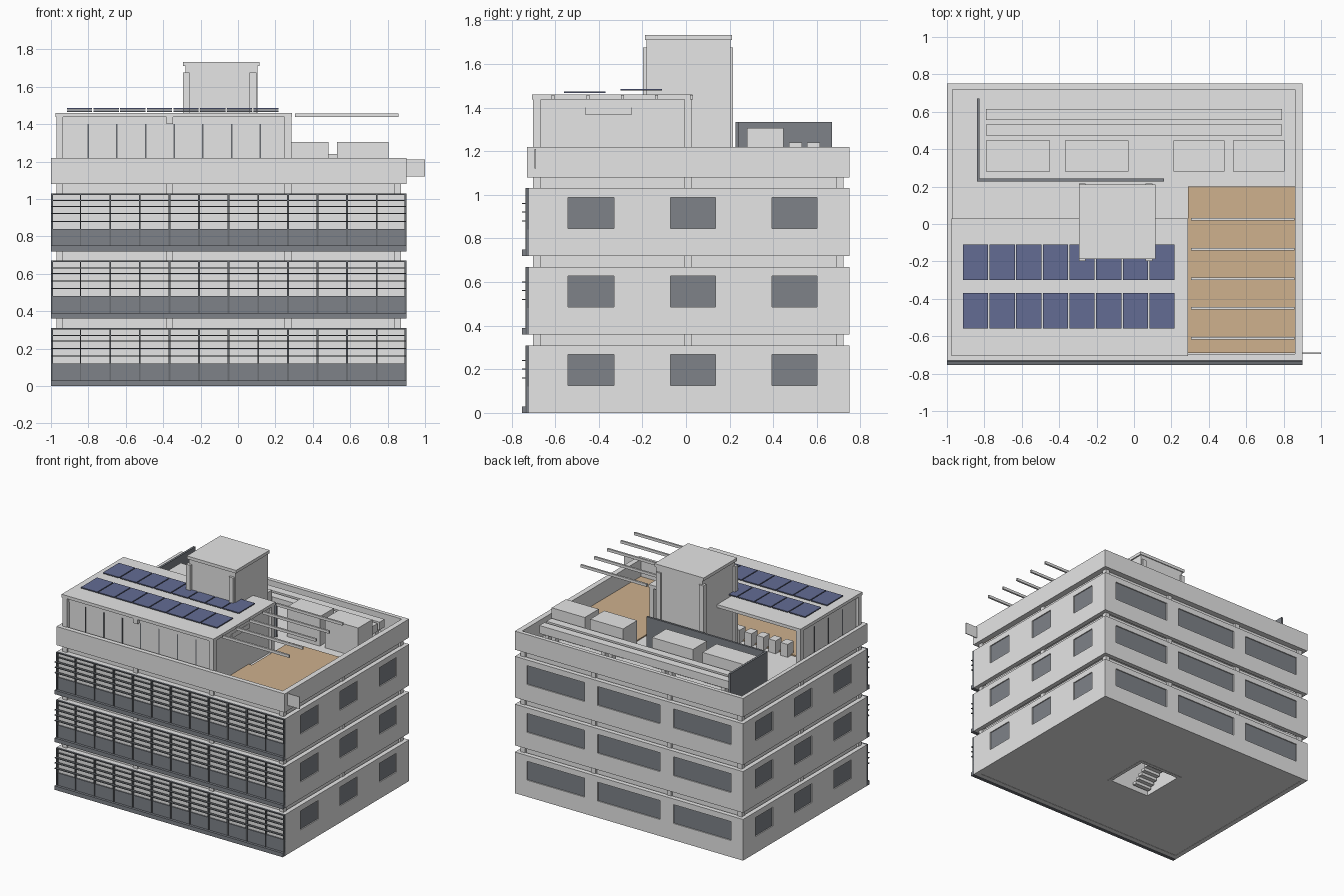
import bpy, bmesh
from mathutils import Vector

cube = bpy.data.objects.get("Cube")
if cube:
    bpy.data.objects.remove(cube, do_unlink=True)


def material(name, r, g, b):
    m = bpy.data.materials.new(name)
    m.use_nodes = True
    m.diffuse_color = (r, g, b, 1)
    bsdf = next(n for n in m.node_tree.nodes if n.type == 'BSDF_PRINCIPLED')
    bsdf.inputs["Base Color"].default_value = (r, g, b, 1)
    return m


WALL = material("light concrete", 0.79, 0.79, 0.79)
GLASS = material("grey glass", 0.21, 0.225, 0.25)
FRAME = material("dark metal", 0.14, 0.15, 0.165)
TIMBER = material("timber deck", 0.62, 0.44, 0.27)
SOLAR = material("solar blue", 0.125, 0.15, 0.295)


def add_box(bm, x0, x1, y0, y1, z0, z1):
    verts = bmesh.ops.create_cube(bm, size=1)["verts"]
    for v in verts:
        v.co = Vector((x1 if v.co.x > 0 else x0, y1 if v.co.y > 0 else y0, z1 if v.co.z > 0 else z0))


def finish(name, bm, mat):
    me = bpy.data.meshes.new(name)
    bm.to_mesh(me)
    bm.free()
    me.materials.append(mat)
    ob = bpy.data.objects.new(name, me)
    bpy.context.scene.collection.objects.link(ob)
    return ob


def boxes(name, mat, items):
    bm = bmesh.new()
    for b in items:
        add_box(bm, *b)
    return finish(name, bm, mat)


def cut(ob, items):
    """Subtract boxes from an object and bake the result."""
    cutter = boxes("cutter", WALL, items)
    cutter.hide_render = True
    mod = ob.modifiers.new("openings", 'BOOLEAN')
    mod.operation = 'DIFFERENCE'
    mod.solver = 'EXACT'
    mod.object = cutter
    bpy.context.view_layer.update()
    ev = ob.evaluated_get(bpy.context.evaluated_depsgraph_get())
    me = bpy.data.meshes.new_from_object(ev)
    ob.modifiers.clear()
    ob.data = me
    bpy.data.objects.remove(cutter, do_unlink=True)


L, R, F, B = -1.0, 0.9, -0.72, 0.75       # outer wall limits
T = 0.035                                 # wall thickness
STOREY, BAND = 0.36, 0.31
CORE = (-0.28, 0.105, -0.18, 0.205)       # stair core plan
SIDE_WIN = [(-0.54, -0.33), (-0.07, 0.135), (0.395, 0.60)]
BACK_WIN = [(-0.9, -0.42), (-0.31, 0.21), (0.32, 0.8)]
BAYS = 12
PITCH = (R - L) / BAYS

for i in range(3):
    z = i * STOREY
    tag = ("lower", "middle", "upper")[i]
    w0, w1 = z + 0.125, z + 0.267
    # Storey walls with window openings
    wall = boxes(tag + "_storey_walls", WALL, [(L, R, F, B, z, z + BAND)])
    holes = [(L + T, R - T, F + T, B - T, z - 1, z + 1)]
    holes += [(x0, x1, B - 0.1, B + 0.1, w0, w1) for x0, x1 in BACK_WIN]
    cut(wall, holes)
    cut(wall, [(L - 0.1, R + 0.1, y0, y1, w0, w1) for y0, y1 in SIDE_WIN])
    # Slightly recessed window panes
    panes = [(x0, x1, B - 0.016, B - 0.008, w0, w1) for x0, x1 in BACK_WIN]
    for y0, y1 in SIDE_WIN:
        panes += [(L + 0.008, L + 0.016, y0, y1, w0, w1), (R - 0.016, R - 0.008, y0, y1, w0, w1)]
    boxes(tag + "_window_panes", GLASS, panes)
    # Front glazing strip and louvre frame
    boxes(tag + "_front_glass", GLASS, [(L, R, F - 0.009, F, z, z + 0.12)])
    bars = []
    for k in range(BAYS + 1):
        w = 0.003 if k in (1, BAYS - 1) else 0.005
        x = min(max(L + k * PITCH, L + w), R - w)
        bars.append((x - w, x + w, F - 0.016, F, z, z + BAND))
    bars.append((L, R, F - 0.016, F, z + 0.302, z + BAND))
    bars.append((L, R, F - 0.014, F, z + 0.268, z + 0.273))
    boxes(tag + "_front_mullions", FRAME, bars)
    boxes(tag + "_front_louvres", FRAME,
          [(L, R, F - 0.033, F - 0.014, z + h, z + h + 0.005) for h in (0.158, 0.199, 0.238)])
    boxes(tag + "_front_ledge", GLASS, [(L, R, F - 0.033, F - 0.014, z, z + 0.03)])
    # Floor slab in the recessed joint
    slab = boxes(tag + "_slab", WALL, [(L + 0.045, R - 0.045, -0.685, B - 0.045, z + BAND - 0.01, z + STOREY + 0.002)])
    cut(slab, [(*CORE, z, z + 1)])

ROOF = 3 * STOREY
ground = boxes("ground_slab", WALL, [(L + 0.01, R - 0.01, F + 0.01, B - 0.01, 0.002, 0.03)])
cut(ground, [(*CORE, -1, 1)])

# Structural columns showing in the joints
COL_X, COL_Y = (-0.953, -0.365, 0.267, 0.853), (-0.683, 0.01, 0.705)
boxes("columns", WALL, [(x - 0.018, x + 0.018, y - 0.018, y + 0.018, 0.02, ROOF)
                        for x in COL_X for y in COL_Y if abs(x + 0.3) > 0.1 or y != 0.01])

# Roof parapet and blade plate at the corner
parapet = boxes("parapet", WALL, [(L, R, -0.73, B, ROOF, 1.22)])
cut(parapet, [(L + 0.03, R - 0.04, -0.695, B - 0.03, 1, 2)])
boxes("corner_plate", WALL, [(0.86, 1.0, -0.694, -0.688, 1.12, 1.21)])
roof_deck = boxes("roof_deck", WALL, [(L + 0.02, R - 0.02, -0.71, B - 0.02, ROOF, ROOF + 0.003)])
cut(roof_deck, [(*CORE, 1, 2)])

# Timber terrace
boxes("terrace_deck", TIMBER, [(0.29, 0.86, -0.69, 0.2, ROOF, ROOF + 0.012),
                               (-0.93, 0.29, -0.66, -0.25, ROOF, ROOF + 0.012)])

# Stair core, hollow, with corner piers and a cap
core = boxes("stair_core", WALL, [(*CORE, 0, 1.71)])
cut(core, [(CORE[0] + 0.025, CORE[1] - 0.025, CORE[2] + 0.025, CORE[3] - 0.025, -1, 1.69)])
boxes("core_cap", WALL, [(-0.295, 0.115, -0.188, 0.212, 1.71, 1.733)])
boxes("core_piers", WALL, [(x - 0.018, x + 0.018, y - 0.018, y + 0.018, ROOF, 1.675)
                           for x in (-0.277, 0.08) for y in (-0.18, 0.198)])
steps = []
for i in range(3):
    for k in range(8):
        up, z = -0.13 + k * 0.032, i * STOREY + 0.02 + k * 0.0225
        steps.append((-0.24, -0.1, up, up + 0.034, z, z + 0.022))
        down, z = 0.126 - k * 0.032, z + 0.18
        steps.append((-0.08, 0.06, down - 0.034, down, z, z + 0.022))
boxes("stair_steps", WALL, steps)

# Penthouse pavilion, open at the back
boxes("pavilion_roof", WALL, [(-0.975, 0.29, -0.705, 0.03, 1.437, 1.46)])
boxes("pavilion_columns", WALL, [(x - 0.018, x + 0.018, y - 0.018, y + 0.018, ROOF, 1.44)
                                 for x in (COL_X[0], COL_X[2]) for y in COL_Y[:2]])
boxes("pavilion_beams", WALL, [(-0.94, 0.255, -0.675, -0.655, 1.4, 1.44),
                               (COL_X[1] - 0.018, COL_X[1] + 0.018, -0.7, -0.66, 1.4, 1.44),
                               (-0.95, -0.93, -0.67, 0, 1.4, 1.44), (0.25, 0.27, -0.67, 0, 1.4, 1.44)])
panel = 0.1535
fronts = [(-0.955 + k * panel + 0.004, -0.955 + (k + 1) * panel - 0.004, -0.67, -0.66, ROOF, 1.4) for k in range(8)]
side = 0.66 / 4
for k in range(4):
    y = -0.67 + k * side
    fronts.append((-0.948, -0.938, y + 0.004, y + side - 0.004, ROOF, 1.4))
fronts.append((0.255, 0.265, -0.67, -0.005, ROOF, 1.4))
boxes("pavilion_panels", WALL, fronts)
boxes("pavilion_mullions", FRAME,
      [(-0.955 + k * panel - 0.004, -0.955 + k * panel + 0.004, -0.672, -0.66, ROOF, 1.4) for k in range(1, 8)]
      + [(-0.95, -0.938, -0.67 + k * side - 0.004, -0.67 + k * side + 0.004, ROOF, 1.4) for k in range(1, 4)])
boxes("wall_lamp", WALL, [(0.262, 0.272, -0.46, -0.25, 1.365, 1.4)])
boxes("seats", WALL, [(-0.7 + k * 0.1, -0.64 + k * 0.1, -0.28, -0.21, ROOF, ROOF + 0.1) for k in range(5)])

# Solar panels in two rows
plan = [(-0.915 + k * 0.1425, y, z) for y, z in ((-0.56, 1.466), (-0.3, 1.477)) for k in range(8)]
boxes("solar_frames", FRAME, [(x, x + 0.135, y, y + 0.19, z, z + 0.004) for x, y, z in plan])
boxes("solar_cells", SOLAR, [(x, x + 0.135, y, y + 0.19, z + 0.004, z + 0.008) for x, y, z in plan])

# Pergola beams over the terrace
boxes("pergola_beams", WALL, [(0.305, 0.857, y - 0.007, y + 0.007, 1.437, 1.457)
                              for y in (0.025, -0.135, -0.292, -0.45, -0.61)])

# Rooftop plant: units, ducts and screen
boxes("plant_units", WALL, [(x0, x1, 0.28, 0.447, ROOF, 1.305)
                            for x0, x1 in ((-0.79, -0.45), (-0.37, -0.03), (0.21, 0.485), (0.53, 0.805))])
boxes("roof_ducts", WALL, [(-0.79, 0.79, y, y + 0.06, 1.18, 1.24) for y in (0.472, 0.555)])
boxes("duct_supports", WALL, [(x, x + 0.03, y, y + 0.04, ROOF, 1.18)
                              for x in (-0.75, -0.25, 0.25, 0.72) for y in (0.482, 0.565)])
boxes("plant_screen", GLASS, [(-0.84, 0.16, 0.228, 0.243, ROOF, 1.333), (-0.84, -0.825, 0.243, 0.67, ROOF, 1.333)])
